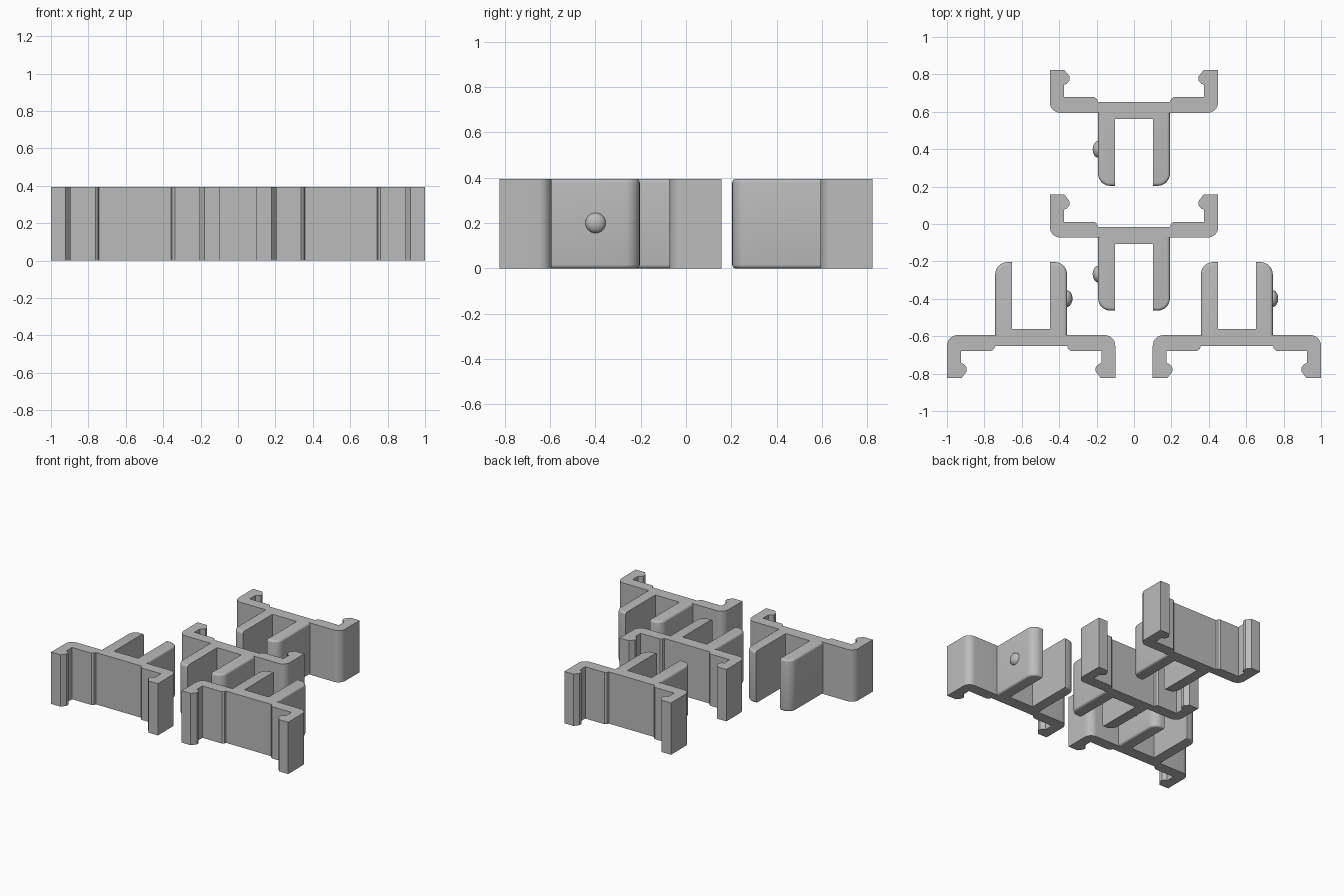
import bpy, bmesh, math
from mathutils import Matrix, Vector

if "Cube" in bpy.data.objects:
    bpy.data.objects.remove(bpy.data.objects["Cube"])

HEIGHT = 0.395

grey = bpy.data.materials.new("plain grey")
grey.diffuse_color = (0.5, 0.5, 0.5, 1)
grey.use_nodes = True
grey.node_tree.nodes["Principled BSDF"].inputs["Base Color"].default_value = grey.diffuse_color


def arc(cx, cy, r, a0, a1, n=8):
    """Points on a circular arc, angles in degrees."""
    return [(cx + r * math.cos(math.radians(a0 + (a1 - a0) * i / n)),
             cy + r * math.sin(math.radians(a0 + (a1 - a0) * i / n)))
            for i in range(n + 1)]


def extrude(points):
    """Solid prism from a flat outline."""
    bm = bmesh.new()
    base = bm.faces.new([bm.verts.new((x, y, 0)) for x, y in points])
    new = bmesh.ops.extrude_face_region(bm, geom=[base])["geom"]
    verts = [v for v in new if isinstance(v, bmesh.types.BMVert)]
    bmesh.ops.translate(bm, vec=(0, 0, HEIGHT), verts=verts)
    bmesh.ops.recalc_face_normals(bm, faces=bm.faces)
    return bm


def finish(bm, name, matrix):
    mesh = bpy.data.meshes.new(name)
    bm.to_mesh(mesh)
    bm.free()
    mesh.materials.append(grey)
    ob = bpy.data.objects.new(name, mesh)
    bpy.context.collection.objects.link(ob)
    ob.matrix_world = matrix
    bpy.ops.object.select_all(action='DESELECT')
    ob.select_set(True)
    bpy.context.view_layer.objects.active = ob
    bpy.ops.object.shade_smooth_by_angle(angle=math.radians(35))


def bracket(matrix):
    # stepped web, side arms and inward hooks: right half, mirrored
    half = [(0.193, 0.172), (0.198, 0.156), (0.212, 0.146),
            (0.375, 0.146), (0.375, 0.08), (0.36, 0.075), (0.345, 0.057),
            (0.345, 0.035), (0.372, 0), (0.45, 0)]
    half += arc(0.393, 0.173, 0.057, 0, 90)
    half += [(0.102, 0.23), (0.102, 0.263)]
    finish(extrude(half + [(-x, y) for x, y in reversed(half)]),
           "clip_body", matrix)

    # two legs with rounded tips and softened outer edges
    for s in (-1, 1):
        r, x1, y0, y1 = 0.065, 0.192, 0.23, 0.62
        outline = [(0.102, y0), (x1, y0)] + arc(x1 - r, y1 - r, r, 0, 90) + [(0.102, y1)]
        bm = extrude([(s * x, y) for x, y in outline])
        rim = []
        for e in bm.edges:
            a, b = e.verts[0].co, e.verts[1].co
            flat = abs(a.z - b.z) < 1e-5
            inner = abs(a.x) < 0.103 and abs(b.x) < 0.103
            root = a.y < y0 + 1e-4 and b.y < y0 + 1e-4
            if flat and not inner and not root:
                rim.append(e)
        bmesh.ops.bevel(bm, geom=rim, offset=0.016, segments=4,
                        profile=0.5, affect='EDGES')
        # the root is open where it joins the body
        root = [f for f in bm.faces if all(v.co.y < y0 + 1e-4 for v in f.verts)]
        bmesh.ops.delete(bm, geom=root, context='FACES')
        finish(bm, "clip_leg", matrix)

    # snap bump on the outside of one leg: half ellipsoid
    bm = bmesh.new()
    bmesh.ops.create_uvsphere(bm, u_segments=24, v_segments=12, radius=1)
    bmesh.ops.rotate(bm, verts=bm.verts, matrix=Matrix.Rotation(math.pi / 2, 3, 'Y'))
    bmesh.ops.delete(bm, geom=[v for v in bm.verts if v.co.x < -0.01], context='VERTS')
    bmesh.ops.scale(bm, vec=(0.03, 0.045, 0.045), verts=bm.verts)
    bmesh.ops.translate(bm, vec=(0.191, 0.425, HEIGHT / 2 + 0.003), verts=bm.verts)
    finish(bm, "snap_bump", matrix)


# two clips side by side at the front, two turned round behind them
for x, y, turn in ((-0.55, -0.824, 0), (0.55, -0.824, 0),
                   (0, 0.157, math.pi), (0, 0.824, math.pi)):
    bracket(Matrix.Translation(Vector((x, y, 0))) @ Matrix.Rotation(turn, 4, 'Z'))
